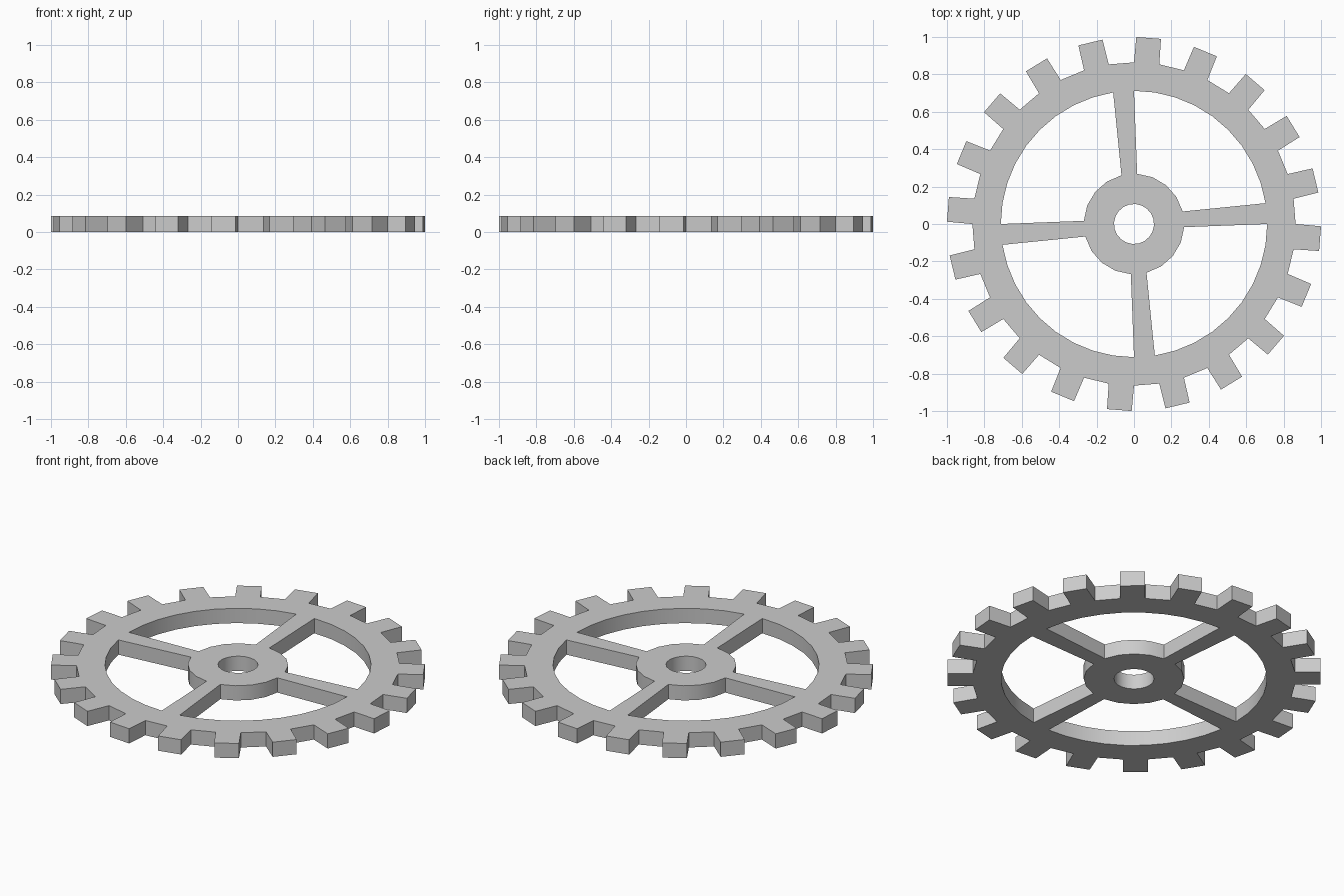
import bpy, bmesh
from math import cos, sin, radians

if "Cube" in bpy.data.objects:
    bpy.data.objects.remove(bpy.data.objects["Cube"])

TEETH = 20
N = TEETH * 2            # rim sectors, alternating gap and tooth
HUB_SIDES = 20
THICK = 0.087
R_TIP, R_ROOT, R_RIM, R_HUB, R_BORE = 1.0, 0.864, 0.712, 0.269, 0.107
HUB_TURN = -3.6          # hub polygon is turned so one side meets each spoke

bm = bmesh.new()


def polar(r, deg):
    return bm.verts.new((r * cos(radians(deg)), r * sin(radians(deg)), 0))


def ring(r, sides, turn=0):
    return [polar(r, turn + 360 * i / sides) for i in range(sides)]


def band(inner, outer):
    n = len(inner)
    for i in range(n):
        j = (i + 1) % n
        bm.faces.new((inner[i], outer[i], outer[j], inner[j]))


# Rim and hub rings
rim_in, rim_out = ring(R_RIM, N), ring(R_ROOT, N)
bore, hub = ring(R_BORE, HUB_SIDES, HUB_TURN), ring(R_HUB, HUB_SIDES, HUB_TURN)
band(rim_in, rim_out)
band(bore, hub)

# Teeth on every second rim sector
for k in range(1, N, 2):
    mid = (k + 0.5) * 360 / N
    bm.faces.new((rim_out[k], polar(R_TIP, mid - 3.8),
                  polar(R_TIP, mid + 3.8), rim_out[(k + 1) % N]))

# Four tapered spokes
for q in range(4):
    h, r = q * HUB_SIDES // 4, q * N // 4
    bm.faces.new((hub[h], rim_in[r], rim_in[r + 1], hub[h + 1]))

# Give the flat outline its thickness
base = bm.faces[:]
res = bmesh.ops.extrude_face_region(bm, geom=base, use_keep_orig=True)
top = [g for g in res["geom"] if isinstance(g, bmesh.types.BMVert)]
bmesh.ops.translate(bm, verts=top, vec=(0, 0, THICK))
bmesh.ops.recalc_face_normals(bm, faces=bm.faces[:])

mesh = bpy.data.meshes.new("gear_wheel")
bm.to_mesh(mesh)
bm.free()
gear = bpy.data.objects.new("gear_wheel", mesh)
bpy.context.collection.objects.link(gear)
bpy.context.view_layer.objects.active = gear
gear.select_set(True)
bpy.ops.object.shade_smooth_by_angle(angle=radians(30))
